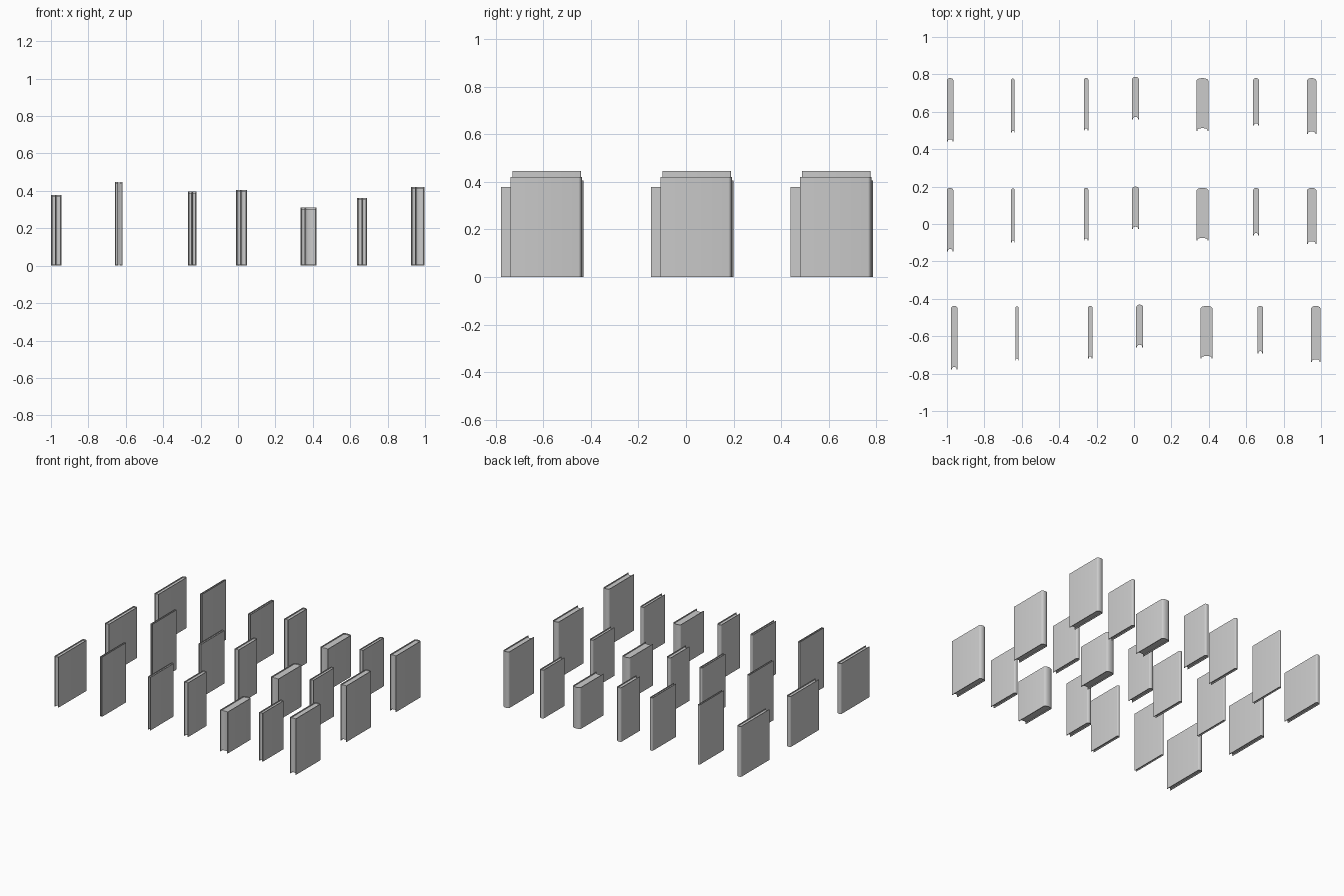
import bpy, bmesh, math

if "Cube" in bpy.data.objects:
    bpy.data.objects.remove(bpy.data.objects["Cube"])

# seven book types: centre x, thickness, spine y relative to row, depth, height
BOOKS = [(-0.983, 0.034, 0.00, 0.340, 0.378),
         (-0.648, 0.017, -0.003, 0.288, 0.447),
         (-0.256, 0.023, 0.00, 0.280, 0.397),
         (0.008, 0.036, 0.007, 0.228, 0.405),
         (0.366, 0.064, 0.00, 0.282, 0.310),
         (0.653, 0.031, 0.00, 0.254, 0.362),
         (0.950, 0.050, 0.00, 0.300, 0.420)]
# three rows: x shift, spine y
ROWS = [(0.022, -0.438), (0.0, 0.193), (0.0, 0.780)]
N = 8


def arc(w, y, bulge):
    """Shallow arc from +w/2 to -w/2, bulging towards +y."""
    return [(w / 2 * math.cos(math.pi * i / N), y + bulge * math.sin(math.pi * i / N))
            for i in range(N + 1)]


def extrude(name, outline, z0, z1, loc):
    bm = bmesh.new()
    face = bm.faces.new([bm.verts.new((x, y, z0)) for x, y in outline])
    top = bmesh.ops.extrude_face_region(bm, geom=[face])["geom"]
    bmesh.ops.translate(bm, vec=(0, 0, z1 - z0),
                        verts=[v for v in top if isinstance(v, bmesh.types.BMVert)])
    bmesh.ops.recalc_face_normals(bm, faces=bm.faces)
    me = bpy.data.meshes.new(name)
    bm.to_mesh(me)
    bm.free()
    ob = bpy.data.objects.new(name, me)
    ob.location = loc
    bpy.context.collection.objects.link(ob)
    bpy.context.view_layer.objects.active = ob
    ob.select_set(True)
    bpy.ops.object.shade_smooth_by_angle(angle=math.radians(40))
    ob.select_set(False)


def book(loc, w, d, h):
    t = min(0.005, w * 0.18)
    bulge = min(0.014, w * 0.35)
    wi = w - 2 * t
    # cover: two boards joined by a rounded spine
    outer = arc(w, -bulge, bulge)
    inner = arc(wi, -bulge, bulge - t)
    extrude("book_cover", [(w / 2, -d)] + outer + [(-w / 2, -d), (-wi / 2, -d)]
            + inner[::-1] + [(wi / 2, -d)], 0, h, loc)
    # page block: rounded at the spine, hollowed at the fore edge
    fore = arc(wi, -d + 0.006, bulge * 0.6)
    extrude("book_pages", inner + fore[::-1], 0.007, h - 0.007, loc)


for shift, y in ROWS:
    for x, w, dy, d, h in BOOKS:
        book((x + shift, y + dy, 0), w, d, h)
